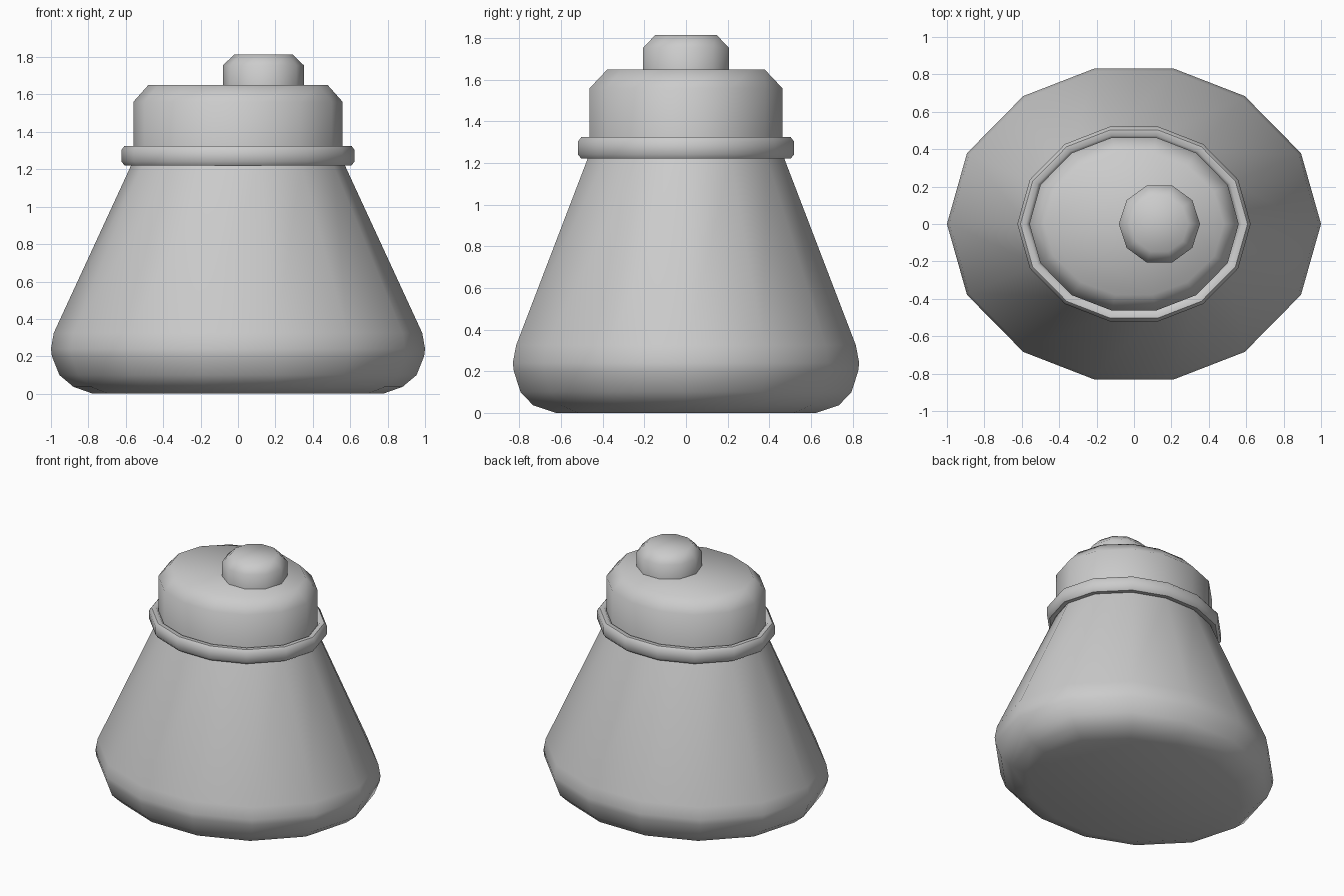
import bpy
import math

if "Cube" in bpy.data.objects:
    bpy.data.objects.remove(bpy.data.objects["Cube"])

# unit cross-section of the oval parts (14 sides, slightly squared), y scaled to 1
QUARTER = [(1.0, 0.0), (0.893, 0.455), (0.592, 0.822), (0.21, 1.0)]
LEFT = [(-x, y) for x, y in reversed(QUARTER)]
UPPER = QUARTER + LEFT
OVAL = UPPER + [(x, -y) for x, y in reversed(UPPER[1:-1])]
DECAGON = [(math.cos(i * math.tau / 10), math.sin(i * math.tau / 10)) for i in range(10)]


def loft(name, section, profile, closed=False, cx=0.0):
    """Skin a section scaled by each (rx, ry, z) of the profile."""
    n, m = len(section), len(profile)
    verts = [(cx + x * rx, y * ry, z) for rx, ry, z in profile for x, y in section]
    faces = []
    for j in range(m if closed else m - 1):
        a, b = j * n, ((j + 1) % m) * n
        for i in range(n):
            k = (i + 1) % n
            faces.append((a + i, a + k, b + k, b + i))
    if not closed:
        faces.append(tuple(reversed(range(n))))
        faces.append(tuple(range((m - 1) * n, m * n)))
    mesh = bpy.data.meshes.new(name)
    mesh.from_pydata(verts, [], faces)
    mesh.shade_smooth()
    obj = bpy.data.objects.new(name, mesh)
    bpy.context.collection.objects.link(obj)
    bpy.context.view_layer.objects.active = obj
    obj.select_set(True)
    bpy.ops.object.shade_smooth_by_angle(angle=math.radians(50))
    obj.select_set(False)
    return obj


# tapered body with rounded foot
loft("body", OVAL, [
    (0.775, 0.625, 0.0), (0.88, 0.735, 0.037), (0.955, 0.795, 0.10),
    (0.995, 0.827, 0.20), (1.0, 0.832, 0.24), (0.985, 0.816, 0.325),
    (0.572, 0.473, 1.22), (0.555, 0.458, 1.26)])

# cap with chamfered rim
loft("cap", OVAL, [
    (0.56, 0.463, 1.25), (0.56, 0.463, 1.56), (0.48, 0.378, 1.65)])

# collar ring around the neck
RING = [(0.032, -0.03), (0.032, 0.03), (0.015, 0.052), (-0.015, 0.052),
        (-0.034, 0.03), (-0.034, -0.03), (-0.015, -0.052), (0.015, -0.052)]
loft("collar_ring", OVAL,
     [(0.592 + r, 0.488 + r, 1.273 + z) for r, z in RING], closed=True)

# off-centre button on the cap
loft("button", DECAGON, [
    (0.217, 0.217, 1.63), (0.217, 0.217, 1.755), (0.155, 0.155, 1.815)], cx=0.136)
